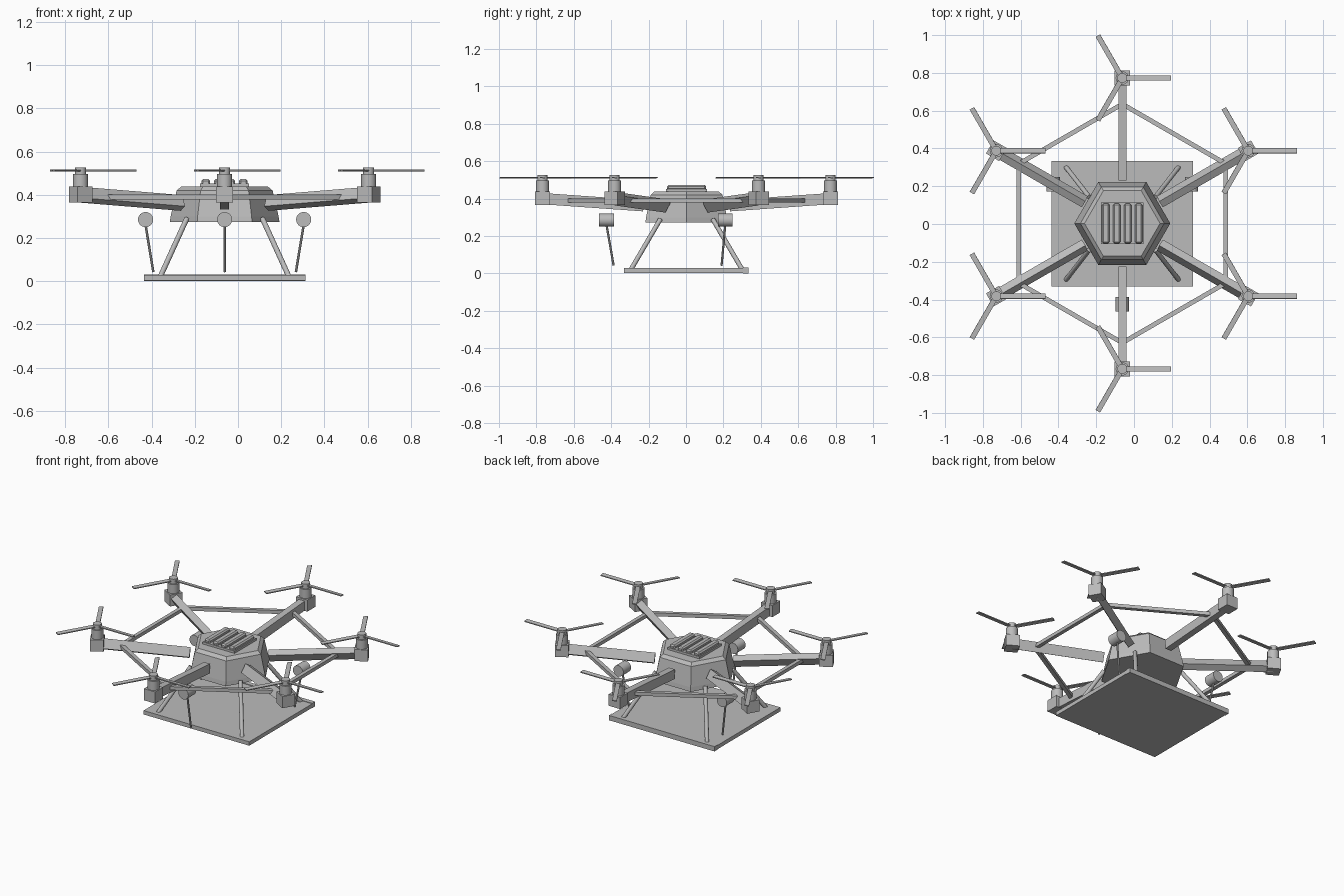
import bpy, bmesh, math
from mathutils import Vector, Matrix

if "Cube" in bpy.data.objects:
    bpy.data.objects.remove(bpy.data.objects["Cube"])

CX, CY = -0.062, 0.003          # hub axis
Z = Vector((0, 0, 1))

grey = bpy.data.materials.new("mid grey")
grey.diffuse_color = (0.5, 0.5, 0.5, 1)
grey.use_nodes = True
grey.node_tree.nodes["Principled BSDF"].inputs["Base Color"].default_value = grey.diffuse_color


def finish(bm, name, smooth=False):
    bmesh.ops.recalc_face_normals(bm, faces=bm.faces)
    me = bpy.data.meshes.new(name)
    bm.to_mesh(me)
    bm.free()
    me.materials.append(grey)
    ob = bpy.data.objects.new(name, me)
    bpy.context.collection.objects.link(ob)
    if smooth:
        bpy.context.view_layer.objects.active = ob
        ob.select_set(True)
        bpy.ops.object.shade_smooth_by_angle(angle=math.radians(35))
        ob.select_set(False)
    return ob


def frame(p, q, up):
    """Matrix with x along p-q and z close to up, placed midway."""
    x = (q - p).normalized()
    y = up.cross(x).normalized()
    m = Matrix((x, y, x.cross(y))).transposed().to_4x4()
    m.translation = (p + q) / 2
    return m


def beam(name, p, q, w, h, up=Z):
    p, q = Vector(p), Vector(q)
    bm = bmesh.new()
    m = frame(p, q, up) @ Matrix.Diagonal(((q - p).length, w, h, 1))
    bmesh.ops.create_cube(bm, size=1, matrix=m)
    return finish(bm, name)


def box(name, x0, x1, y0, y1, z0, z1, bevel=0):
    c = Vector(((x0 + x1) / 2, (y0 + y1) / 2, (z0 + z1) / 2))
    bm = bmesh.new()
    m = Matrix.Translation(c) @ Matrix.Diagonal((x1 - x0, y1 - y0, z1 - z0, 1))
    bmesh.ops.create_cube(bm, size=1, matrix=m)
    if bevel:
        bmesh.ops.bevel(bm, geom=bm.edges[:], offset=bevel, segments=1, affect='EDGES')
    return finish(bm, name)


def rod(name, p, q, r, sides=16):
    p, q = Vector(p), Vector(q)
    bm = bmesh.new()
    m = Matrix.Translation((p + q) / 2) @ (q - p).to_track_quat('Z', 'Y').to_matrix().to_4x4()
    bmesh.ops.create_cone(bm, cap_ends=True, segments=sides, radius1=r, radius2=r,
                          depth=(q - p).length, matrix=m)
    return finish(bm, name, True)


def polar(r, a, z):
    return Vector((CX + r * math.cos(a), CY + r * math.sin(a), z))


# Hexagonal body: stacked rings joined into a tapered shell with a bevelled lid
bm = bmesh.new()
rings = [[bm.verts.new(polar(r, math.radians(60 * i), z)) for i in range(6)]
         for r, z in ((0.254, 0.273), (0.25, 0.30), (0.222, 0.42), (0.2, 0.438))]
bm.faces.new(rings[0])
bm.faces.new(rings[-1])
for a, b in zip(rings, rings[1:]):
    for i in range(6):
        j = (i + 1) % 6
        bm.faces.new((a[i], a[j], b[j], b[i]))
finish(bm, "body")

# Vent plate and slats on the lid
box("vent_plate", CX - 0.113, CX + 0.113, CY - 0.11, CY + 0.11, 0.43, 0.452)
for i in range(4):
    x = CX + (i - 1.5) * 0.058
    box("vent_slat", x - 0.02, x + 0.02, CY - 0.105, CY + 0.105, 0.445, 0.472, 0.008)

# Six arms with motor pods, rotors and outer bracing
for i in range(6):
    a = math.radians(30 + 60 * i)
    b = a + math.radians(60)
    up = Z.copy()
    if i not in (1, 4):                      # diagonal arms lean towards the middle
        side = Vector((-math.sin(a), math.cos(a), 0))
        if side.y * math.sin(a) > 0:
            side = -side
        up = Z * math.cos(math.radians(30)) + side * math.sin(math.radians(30))
    beam("arm", polar(0.23, a, 0.362), polar(0.77, a, 0.4), 0.042, 0.06, up)
    beam("ring_brace", polar(0.632, a, 0.39), polar(0.632, b, 0.39), 0.024, 0.022)
    beam("motor_mount", polar(0.73, a, 0.402), polar(0.81, a, 0.402), 0.08, 0.074)
    rod("motor", polar(0.77, a, 0.435), polar(0.77, a, 0.497), 0.035, 24)
    rod("rotor_hub", polar(0.77, a, 0.495), polar(0.77, a, 0.527), 0.026, 20)
    for k in range(3):
        t = math.radians(120 * k)
        d = Vector((math.cos(t), math.sin(t), 0))
        c = polar(0.77, a, 0.512)
        tilt = (Z + 0.12 * Z.cross(d)).normalized()
        beam("rotor_blade", c + d * 0.015, c + d * 0.259, 0.027, 0.006, tilt)

# Landing plate with a raised bar on the rear edge
box("landing_plate", CX - 0.374, CX + 0.374, -0.332, 0.31, 0.003, 0.028)
box("rear_bar", CX - 0.374, CX + 0.374, 0.305, 0.334, 0, 0.031)

# Four splayed struts from body to plate
for sx in (-1, 1):
    for sy in (-1, 1):
        rod("landing_strut", (CX + sx * 0.175, CY + sy * 0.14, 0.29),
            (CX + sx * 0.298, CY + sy * 0.298, 0.02), 0.0125, 12)

# Three sensor drums with thin probes hanging inwards
for x, y, px, py in ((CX, -0.425, CX, -0.387),
                     (CX - 0.366, 0.21, CX - 0.33, 0.19),
                     (CX + 0.366, 0.21, CX + 0.33, 0.19)):
    rod("sensor_drum", (x, y - 0.039, 0.285), (x, y + 0.039, 0.285), 0.035, 24)
    rod("sensor_probe", (x, y, 0.26), (px, py, 0.042), 0.006, 8)
